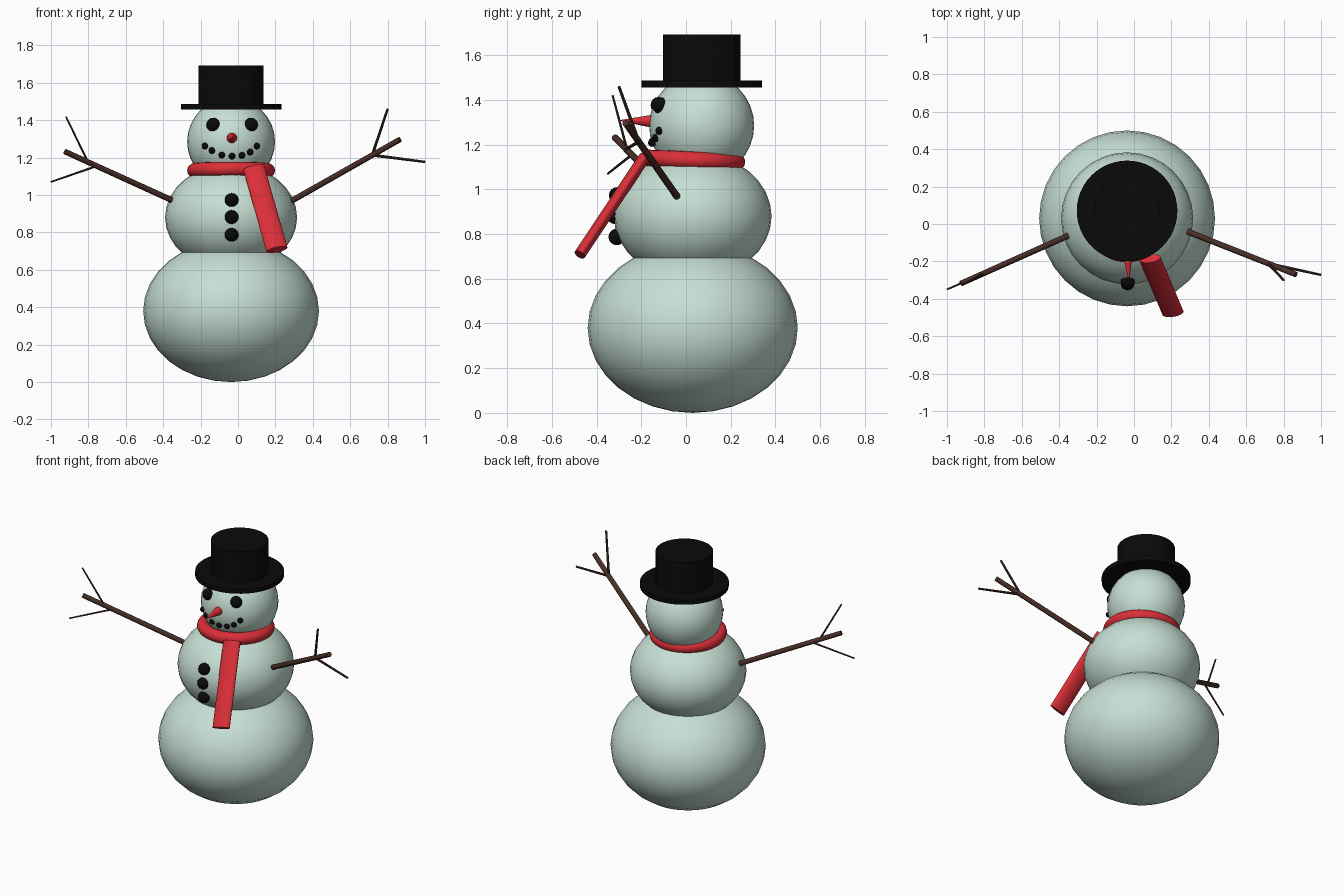
import bpy
import math
from mathutils import Vector, Matrix

default = bpy.data.objects.get("Cube")
if default:
    bpy.data.objects.remove(default, do_unlink=True)


def material(name, rgb):
    m = bpy.data.materials.new(name)
    m.use_nodes = True
    m.diffuse_color = (*rgb, 1)
    m.node_tree.nodes["Principled BSDF"].inputs["Base Color"].default_value = (*rgb, 1)
    return m


snow = material("pale snow", (0.57, 0.74, 0.66))
coal = material("coal black", (0.003, 0.003, 0.003))
red = material("scarf red", (0.71, 0.028, 0.038))
wood = material("twig brown", (0.065, 0.028, 0.02))


def finish(name, mat):
    ob = bpy.context.object
    ob.name = name
    ob.data.materials.append(mat)
    bpy.ops.object.shade_smooth_by_angle(angle=math.radians(40))
    return ob


def ball(name, centre, radii, mat, seg=32):
    bpy.ops.mesh.primitive_uv_sphere_add(segments=seg, ring_count=seg // 2, radius=1, location=centre)
    bpy.context.object.scale = radii
    bpy.ops.object.transform_apply(location=False, rotation=False, scale=True)
    return finish(name, mat)


def rod(name, start, end, r1, r2, mat, sides=12):
    a, b = Vector(start), Vector(end)
    bpy.ops.mesh.primitive_cone_add(vertices=sides, radius1=r1, radius2=r2,
                                    depth=(b - a).length, location=(a + b) / 2)
    bpy.context.object.rotation_euler = (b - a).to_track_quat("Z", "Y").to_euler()
    return finish(name, mat)


MID = -0.037

# Three snowballs
ball("lower_body", (MID, 0.03, 0.38), (0.47, 0.47, 0.38), snow)
ball("upper_body", (MID, 0.03, 0.88), (0.353, 0.353, 0.286), snow)
HEAD = Vector((MID, 0.07, 1.285))
HEAD_R = 0.235
ball("head", HEAD, (HEAD_R,) * 3, snow)


def on_face(x, z):
    dx, dz = x - HEAD.x, z - HEAD.z
    return (x, HEAD.y - math.sqrt(HEAD_R ** 2 - dx * dx - dz * dz), z)


# Hat
rod("hat_brim", (MID, 0.07, 1.456), (MID, 0.07, 1.486), 0.269, 0.269, coal, 48)
rod("hat_crown", (MID, 0.07, 1.47), (MID, 0.07, 1.692), 0.174, 0.174, coal, 48)

# Face
for side, x in (("right", -0.133), ("left", 0.07)):
    ball(side + "_eye", on_face(x, 1.376), (0.037, 0.034, 0.037), coal, 16)
mouth = ((-0.176, 1.262), (-0.139, 1.238), (-0.086, 1.214), (-0.032, 1.208),
         (0.021, 1.212), (0.064, 1.23), (0.1, 1.262))
for i, (x, z) in enumerate(mouth):
    ball(f"mouth_coal_{i + 1}", on_face(x, z), (0.018,) * 3, coal, 12)
rod("nose", (-0.034, -0.13, 1.304), (-0.028, -0.295, 1.308), 0.033, 0.002, red, 24)

# Buttons
for i, (y, z) in enumerate(((-0.308, 0.973), (-0.318, 0.882), (-0.31, 0.787))):
    ball(f"button_{i + 1}", (MID + 0.003, y, z), (0.037,) * 3, coal, 16)

# Scarf: collar ring, slightly raised at the front, and flattened hanging tail
bpy.ops.mesh.primitive_torus_add(major_segments=48, minor_segments=16, major_radius=0.197,
                                 minor_radius=0.038, location=(MID, 0.03, 1.131),
                                 rotation=(math.radians(-2.5), 0, 0))
finish("scarf_collar", red)

top, bottom = Vector((0.085, -0.185, 1.145)), Vector((0.208, -0.475, 0.708))
axis = (bottom - top).normalized()
wide = Vector((1, 0.14, 0.2))
wide = (wide - axis * wide.dot(axis)).normalized()
thick = axis.cross(wide)
bpy.ops.mesh.primitive_cylinder_add(vertices=32, radius=1, depth=1)
tail = bpy.context.object
basis = Matrix((wide * 0.058, thick * 0.026, axis * (bottom - top).length)).transposed().to_4x4()
tail.data.transform(Matrix.Translation((top + bottom) / 2) @ basis)
finish("scarf_tail", red)

# Arms, each with two twigs: (position along the arm, tip)
arms = {
    "right": ((-0.34, -0.057, 0.966), (-0.925, -0.318, 1.232), 0.006,
              ((0.79, (-0.92, -0.328, 1.419)), (0.71, (-1.0, -0.35, 1.07)))),
    "left": ((0.285, -0.04, 0.968), (0.866, -0.27, 1.297), 0.008,
             ((0.745, (0.8, -0.3, 1.46)), (0.745, (1.0, -0.272, 1.177)))),
}
for side, (start, end, twig_r, twigs) in arms.items():
    rod(side + "_arm", start, end, 0.016, 0.015, wood)
    for i, (t, tip) in enumerate(twigs):
        rod(f"{side}_twig_{i + 1}", Vector(start).lerp(Vector(end), t), tip, twig_r, twig_r * 0.8, wood, 8)
